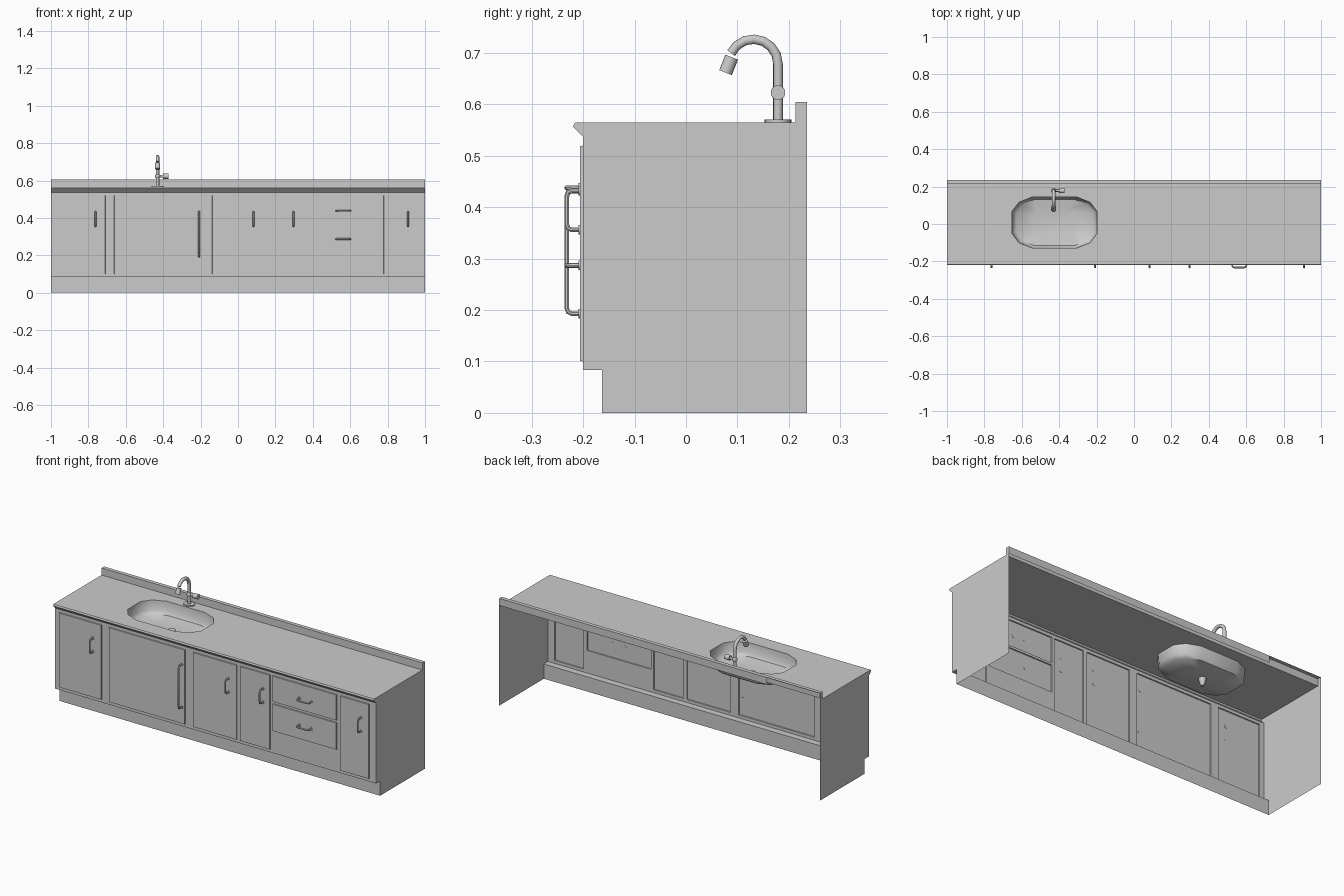
import bpy, bmesh, math
from mathutils import Vector

if "Cube" in bpy.data.objects:
    bpy.data.objects.remove(bpy.data.objects["Cube"])

grey = bpy.data.materials.new("plain_grey")
grey.use_nodes = True
COLOUR = (0.6, 0.6, 0.6, 1)
grey.diffuse_color = COLOUR
grey.node_tree.nodes["Principled BSDF"].inputs["Base Color"].default_value = COLOUR


def finish(name, bm, smooth=False):
    mesh = bpy.data.meshes.new(name)
    bm.to_mesh(mesh)
    bm.free()
    mesh.materials.append(grey)
    obj = bpy.data.objects.new(name, mesh)
    bpy.context.collection.objects.link(obj)
    if smooth:
        bpy.ops.object.select_all(action="DESELECT")
        obj.select_set(True)
        bpy.context.view_layer.objects.active = obj
        bpy.ops.object.shade_smooth_by_angle(angle=math.radians(40))
    return obj


def strip(name, profile, x0=-1, x1=1):
    """Sheet swept along x from a (y, z) profile."""
    bm = bmesh.new()
    rows = [[bm.verts.new((x, y, z)) for y, z in profile] for x in (x0, x1)]
    for i in range(len(profile) - 1):
        bm.faces.new((rows[0][i], rows[0][i + 1], rows[1][i + 1], rows[1][i]))
    return finish(name, bm)


def add_tube(bm, points, radii, sides=10):
    """Capped tube along points, with one radius per point."""
    pts = [Vector(p) for p in points]
    if isinstance(radii, float):
        radii = [radii] * len(pts)
    rings, u = [], None
    for i, p in enumerate(pts):
        t = (pts[min(i + 1, len(pts) - 1)] - pts[max(i - 1, 0)]).normalized()
        u = t.orthogonal() if u is None else u - t * u.dot(t)
        u.normalize()
        w = t.cross(u)
        angles = [math.tau * k / sides for k in range(sides)]
        rings.append([bm.verts.new(p + (u * math.cos(a) + w * math.sin(a)) * radii[i])
                      for a in angles])
    for a, b in zip(rings, rings[1:]):
        for k in range(sides):
            n = (k + 1) % sides
            bm.faces.new((a[k], a[n], b[n], b[k]))
    bm.faces.new(rings[0][::-1])
    bm.faces.new(rings[-1])


# Main dimensions
FRONT, BACK, SPLASH, TOE = -0.2, 0.235, 0.213, -0.163
TOP, RIM, LEDGE, UNDER = 0.565, 0.605, 0.083, 0.537
lip = [(FRONT, UNDER), (-0.22, 0.557), (-0.216, TOP)]

# Open carcass: plinth, counter lip, backsplash
strip("plinth", [(FRONT, LEDGE), (TOE, LEDGE), (TOE, 0)][::-1])
strip("counter_lip", lip)
strip("backsplash", [(SPLASH, TOP), (SPLASH, RIM), (BACK, RIM)])
strip("backsplash_back", [(BACK, RIM), (BACK, TOP)], -0.67, 1)

# End panels
outline = ([(TOE, 0), (TOE, LEDGE), (FRONT, LEDGE)] + lip
           + [(SPLASH, TOP), (SPLASH, RIM), (BACK, RIM), (BACK, 0)])
for side, name in ((-1, "right_end_panel"), (1, "left_end_panel")):
    bm = bmesh.new()
    ring = [bm.verts.new((side, y, z)) for y, z in outline]
    face = bm.faces.new(ring)
    face.normal_update()
    if face.normal.x * side < 0:
        face.normal_flip()
    finish(name, bm)

# Front sheet with raised doors and drawers: x range, z range
LOW, HIGH = 0.1, 0.52
doors = [(-0.973, -0.709, LOW, HIGH), (-0.662, -0.187, LOW, HIGH),
         (-0.138, 0.135, LOW, HIGH), (0.157, 0.342, LOW, HIGH),
         (0.357, 0.757, 0.375, HIGH), (0.357, 0.757, 0.21, 0.362),
         (0.779, 0.96, LOW, HIGH)]
xs = sorted({-1, 1} | {v for d in doors for v in d[:2]})
zs = sorted({LEDGE, UNDER} | {v for d in doors for v in d[2:]})
bm = bmesh.new()
grid = [[bm.verts.new((x, FRONT, z)) for z in zs] for x in xs]
for i in range(len(xs) - 1):
    for j in range(len(zs) - 1):
        bm.faces.new((grid[i][j], grid[i + 1][j], grid[i + 1][j + 1], grid[i][j + 1]))
bm.normal_update()
raised = []
for f in bm.faces:
    c = f.calc_center_median()
    if any(a < c.x < b and lo < c.z < hi for a, b, lo, hi in doors):
        raised.append(f)
bmesh.ops.inset_region(bm, faces=raised, thickness=0.001, depth=0.006, use_even_offset=True)
bmesh.ops.dissolve_limit(bm, angle_limit=0.01, verts=bm.verts[:], edges=bm.edges[:])
finish("cabinet_doors_and_drawers", bm)

# Sink outline: one quadrant mirrored round to twelve corners
CX, CY = -0.425, 0.008
quad = [(0.228, 0.058), (0.19, 0.108), (0.118, 0.137)]
sink = (quad + [(-x, y) for x, y in quad[::-1]]
        + [(-x, -y) for x, y in quad] + [(x, -y) for x, y in quad[::-1]])

# Worktop sheet with the sink opening
bm = bmesh.new()
edges = []
for loop in ([(-1, -0.216), (1, -0.216), (1, SPLASH), (-1, SPLASH)],
             [(CX + x, CY + y) for x, y in sink]):
    vs = [bm.verts.new((x, y, TOP)) for x, y in loop]
    edges += [bm.edges.new((vs[i - 1], vs[i])) for i in range(len(vs))]
bmesh.ops.triangle_fill(bm, edges=edges, use_beauty=True, normal=(0, 0, 1))
bmesh.ops.dissolve_limit(bm, angle_limit=0.01, verts=bm.verts[:], edges=bm.edges[:])
finish("worktop", bm)

# Sink bowl
bm = bmesh.new()
levels = [(1, TOP), (0.98, 0.512), (0.9, 0.494), (0.5, 0.484), (0.1, 0.48)]
rings = [[bm.verts.new((CX + x * s, CY + y * s, z)) for x, y in sink] for s, z in levels]
for a, b in zip(rings, rings[1:]):
    for k in range(len(sink)):
        bm.faces.new((a[k - 1], a[k], b[k], b[k - 1]))
bm.faces.new(rings[-1])
finish("sink_bowl", bm, True)

# Drain
bm = bmesh.new()
add_tube(bm, [(CX, 0.016, z) for z in (0.44, 0.475, 0.486)], [0.009, 0.02, 0.021], 12)
finish("sink_drain", bm, True)

# Tap: plate, column with curved spout, nozzle, side knob
TX, TY = -0.43, 0.179
bm = bmesh.new()
add_tube(bm, [(0, 0, 0), (0, 0, 0.006)], 0.026, 16)
bmesh.ops.scale(bm, vec=(1.2, 1, 1), verts=bm.verts[:])
bmesh.ops.translate(bm, vec=(TX, TY, TOP), verts=bm.verts[:])
finish("tap_plate", bm, True)

BEND = 0.048
arc = [math.radians(a) for a in range(0, 156, 22)]
spout = [(TX, TY, TOP)] + [(TX, TY - BEND + BEND * math.cos(a), 0.679 + BEND * math.sin(a))
                           for a in arc]
bm = bmesh.new()
add_tube(bm, spout, 0.0095)
finish("tap_spout", bm, True)

bm = bmesh.new()
add_tube(bm, [(TX, 0.089, 0.692), (TX, 0.077, 0.662)], 0.0135, 12)
finish("tap_nozzle", bm, True)

bm = bmesh.new()
bmesh.ops.create_uvsphere(bm, u_segments=12, v_segments=8, radius=0.014)
bmesh.ops.translate(bm, vec=(TX, TY, 0.623), verts=bm.verts[:])
add_tube(bm, [(TX, TY, 0.623), (-0.4, TY, 0.623)], 0.007)
add_tube(bm, [(-0.402, TY, 0.623), (-0.372, TY, 0.623)], 0.0145, 12)
finish("tap_knob", bm, True)


# Handles: bowed bar on two round feet
def handle(name, x, z, length, upright):
    half = length / 2
    axis = Vector((0, 0, 1)) if upright else Vector((1, 0, 0))
    centre = Vector((x, 0, z))

    def at(s, y):
        return centre + axis * s + Vector((0, y, 0))

    side = [(half, -0.205), (half, -0.222), (half - 0.003, -0.229), (half - 0.011, -0.232)]
    bm = bmesh.new()
    add_tube(bm, [at(s, y) for s, y in side] + [at(-s, y) for s, y in side[::-1]], 0.0048, 8)
    for s in (-half, half):
        add_tube(bm, [at(s, -0.205), at(s, -0.209)], 0.0095, 10)
    finish(name, bm, True)


for i, x in enumerate((-0.762, 0.083, 0.297, 0.909)):
    handle(f"door_handle_{i + 1}", x, 0.394, 0.076, True)
handle("tall_door_handle", -0.208, 0.313, 0.24, True)
for name, z in (("upper_drawer_handle", 0.438), ("lower_drawer_handle", 0.287)):
    handle(name, 0.563, z, 0.076, False)
